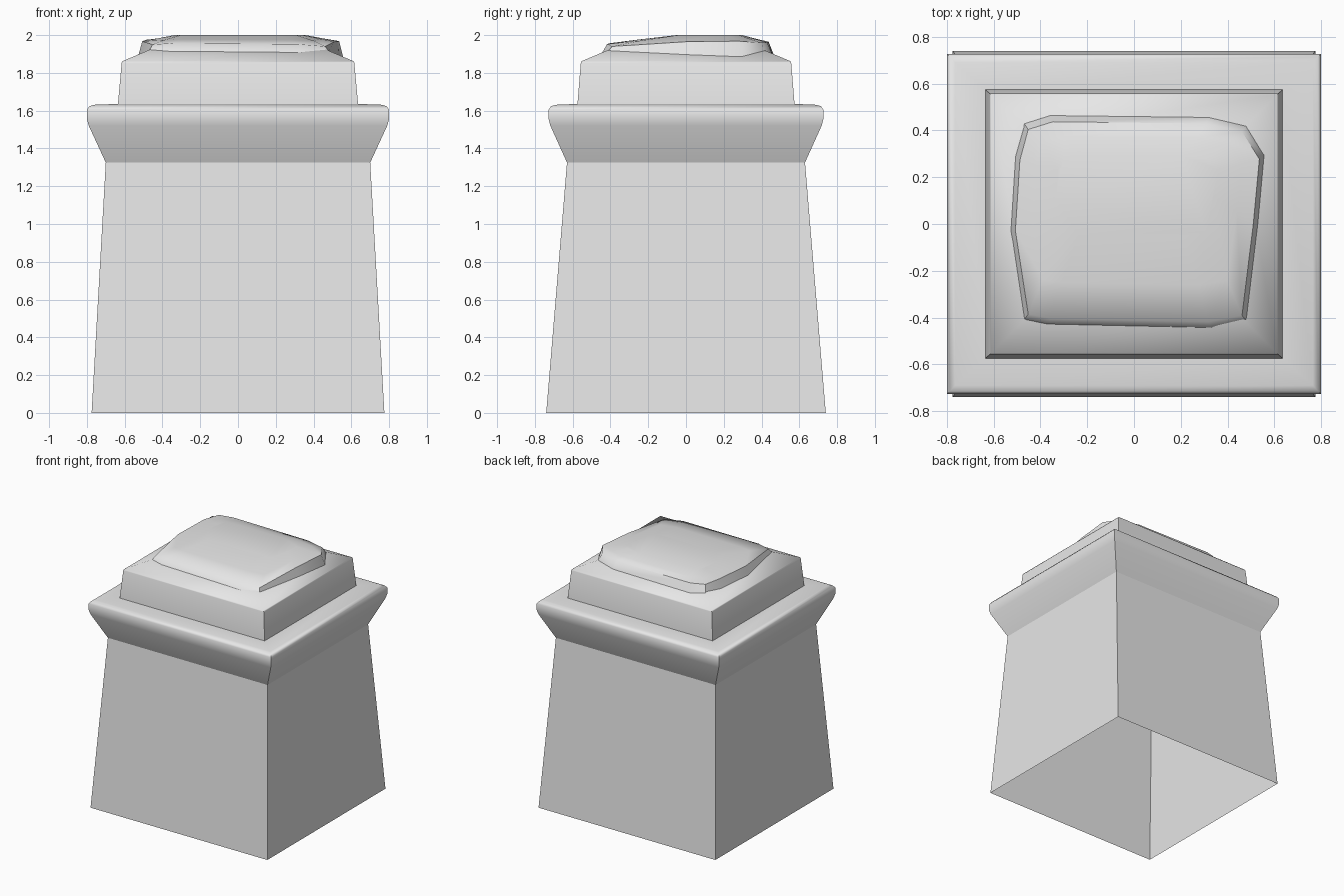
import bpy
import bmesh
import math

cube = bpy.data.objects.get("Cube")
if cube:
    bpy.data.objects.remove(cube, do_unlink=True)

stone_grey = bpy.data.materials.new("stone_grey")
stone_grey.use_nodes = True
GREY = (0.8, 0.8, 0.8, 1)
stone_grey.diffuse_color = GREY
stone_grey.node_tree.nodes["Principled BSDF"].inputs["Base Color"].default_value = GREY


def loft(name, rings, close_top=False):
    """Join rings of points, listed from bottom to top, into an open shell."""
    bm = bmesh.new()
    loops = [[bm.verts.new(p) for p in ring] for ring in rings]
    for low, high in zip(loops, loops[1:]):
        n = len(low)
        for i in range(n):
            j = (i + 1) % n
            bm.faces.new((low[i], low[j], high[j], high[i]))
    if close_top:
        bm.faces.new(loops[-1])
    mesh = bpy.data.meshes.new(name)
    bm.to_mesh(mesh)
    bm.free()
    mesh.materials.append(stone_grey)
    obj = bpy.data.objects.new(name, mesh)
    bpy.context.collection.objects.link(obj)
    bpy.ops.object.select_all(action="DESELECT")
    obj.select_set(True)
    bpy.context.view_layer.objects.active = obj
    bpy.ops.object.shade_smooth_by_angle(angle=math.radians(50))
    return obj


def rectangles(profile):
    """Turn (half width, half depth, height) rows into rectangular rings."""
    return [[(-x, -y, z), (x, -y, z), (x, y, z), (-x, y, z)] for x, y, z in profile]


# Tapered hollow body, open underneath
loft("pedestal_body", rectangles([(0.775, 0.74, 0), (0.70, 0.63, 1.325)]))

# Flared moulding with a rounded lip
loft("cornice", rectangles([
    (0.70, 0.63, 1.325),
    (0.79, 0.718, 1.52),
    (0.80, 0.727, 1.555),
    (0.80, 0.727, 1.605),
    (0.787, 0.715, 1.623),
    (0.765, 0.69, 1.631),
    (0.63, 0.57, 1.636),
]))

# Upper block with sloping shoulders
SLOPE = 0.42
HALF_X, HALF_Y, EAVE = 0.612, 0.553, 1.862
INSET = 0.16
loft("upper_block", rectangles([
    (0.636, 0.575, 1.63),
    (0.616, 0.557, 1.853),
    (HALF_X, HALF_Y, EAVE),
    (HALF_X - INSET, HALF_Y - INSET, EAVE + SLOPE * INSET),
]))

# Worn, irregular top stone: outline (x, y) and the height of its rim
outline = [
    (-0.47, -0.41, 1.95), (-0.37, -0.43, 1.957), (0.33, -0.445, 1.952),
    (0.48, -0.415, 1.94), (0.53, 0, 1.965), (0.557, 0.295, 1.968),
    (0.48, 0.42, 1.96), (0.32, 0.457, 1.962), (-0.36, 0.465, 1.965),
    (-0.47, 0.43, 1.97), (-0.507, 0.29, 1.975), (-0.527, -0.03, 1.967),
]
foot = [(x, y, EAVE + SLOPE * min(HALF_X - abs(x), HALF_Y - abs(y)) - 0.003)
        for x, y, z in outline]
rim = [(x * 0.962, y * 0.94, z) for x, y, z in outline]
shoulder = [(x * 0.83, 0.05 + y * 0.70, z * 0.35 + 1.987 * 0.65) for x, y, z in outline]
plateau = [(x * 0.64, 0.12 + y * 0.38, 2.0) for x, y, z in outline]
loft("top_stone", [foot, rim, shoulder, plateau], close_top=True)
